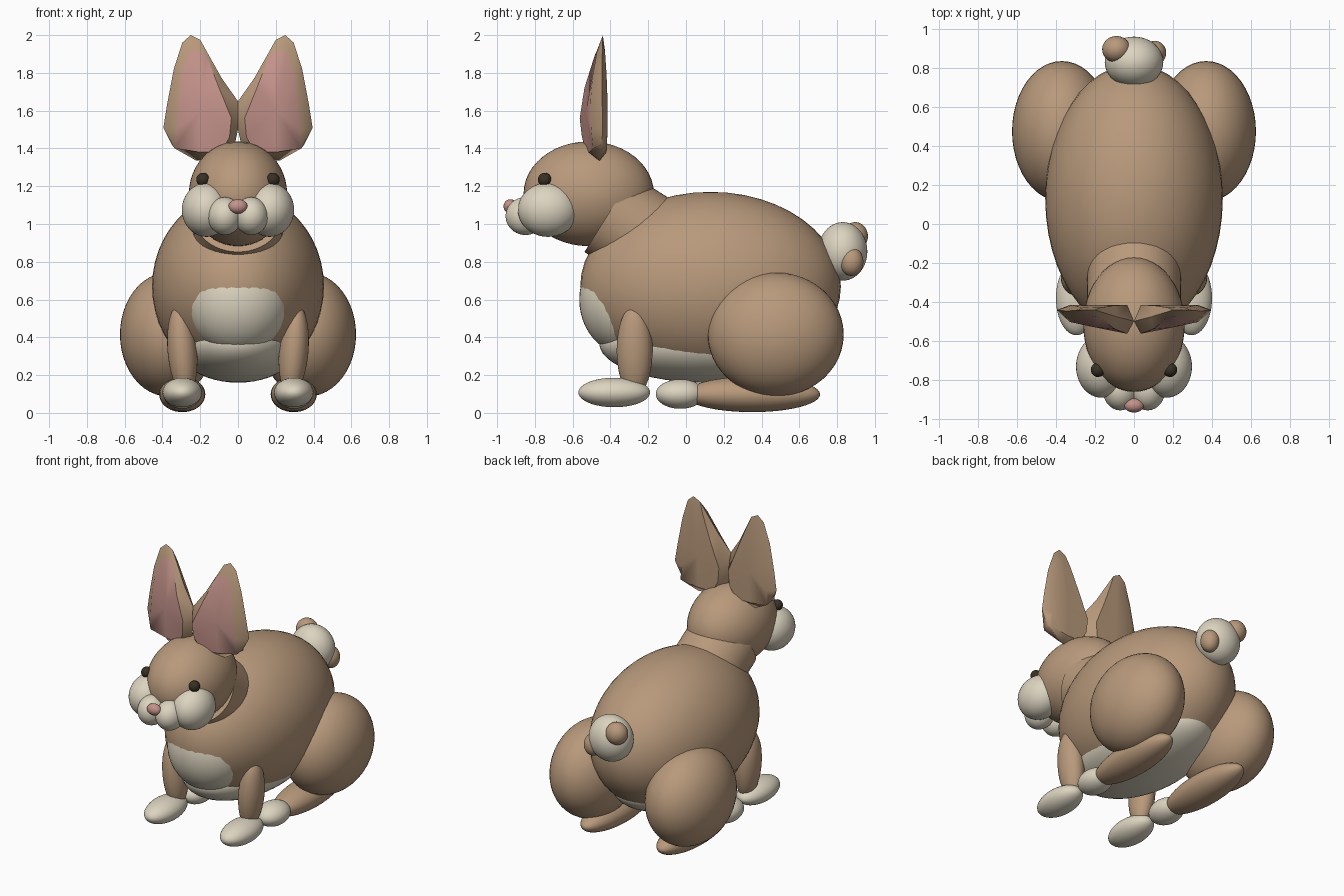
import bpy, bmesh, math
from mathutils import Vector

cube = bpy.data.objects.get("Cube")
if cube:
    bpy.data.objects.remove(cube, do_unlink=True)


def material(name, rgb):
    m = bpy.data.materials.new(name)
    m.use_nodes = True
    m.diffuse_color = (*rgb, 1)
    m.node_tree.nodes["Principled BSDF"].inputs["Base Color"].default_value = (*rgb, 1)
    return m


FUR = material("tan fur", (0.48, 0.32, 0.20))
CREAM = material("cream fur", (0.72, 0.66, 0.53))
PINK = material("pink skin", (0.55, 0.29, 0.255))
DARK = material("dark eye", (0.04, 0.03, 0.018))


def ellipsoid(name, mat, centre, radii, rot=(0, 0, 0)):
    bpy.ops.mesh.primitive_uv_sphere_add(segments=48, ring_count=24, location=centre, rotation=rot)
    ob = bpy.context.object
    ob.name = name
    ob.scale = radii
    ob.data.materials.append(mat)
    bpy.ops.object.shade_smooth()
    return ob


def pair(name, mat, centre, radii, tilt=0):
    # tilt leans the top of the part outwards on each side
    for side, s in (("left", 1), ("right", -1)):
        ellipsoid(f"{side}_{name}", mat, (s * centre[0], centre[1], centre[2]),
                  radii, (0, s * tilt, 0))


# Trunk
ellipsoid("body", FUR, (0, 0.13, 0.67), (0.455, 0.69, 0.5))
ellipsoid("belly", CREAM, (0, 0.10, 0.37), (0.33, 0.56, 0.21))
ellipsoid("chest", CREAM, (0, -0.315, 0.6), (0.278, 0.25, 0.29))

# Neck: a tilted cylinder joining body and head
start, end = Vector((0, -0.10, 0.86)), Vector((0, -0.41, 1.055))
axis = end - start
bpy.ops.mesh.primitive_cylinder_add(vertices=48, radius=0.24, depth=axis.length,
                                    location=(start + end) / 2,
                                    rotation=axis.to_track_quat('Z', 'Y').to_euler())
neck = bpy.context.object
neck.name = "neck"
neck.data.materials.append(FUR)
bpy.ops.object.shade_smooth_by_angle()

# Head and face
ellipsoid("head", FUR, (0, -0.515, 1.16), (0.26, 0.345, 0.277))
pair("cheek", CREAM, (0.167, -0.73, 1.075), (0.13, 0.16, 0.143))
pair("muzzle", CREAM, (0.07, -0.85, 1.042), (0.09, 0.105, 0.1))
ellipsoid("nose", PINK, (0, -0.93, 1.093), (0.05, 0.036, 0.038))
pair("eye", DARK, (0.185, -0.748, 1.235), (0.036, 0.036, 0.036))

# Legs and feet
pair("front_leg", FUR, (0.295, -0.272, 0.33), (0.078, 0.095, 0.24), 0.08)
pair("front_foot", CREAM, (0.295, -0.38, 0.108), (0.105, 0.19, 0.078))
pair("thigh", FUR, (0.37, 0.475, 0.415), (0.255, 0.36, 0.328))
pair("hind_foot", FUR, (0.295, 0.35, 0.098), (0.122, 0.36, 0.094))
pair("hind_toes", CREAM, (0.295, -0.03, 0.1), (0.1, 0.13, 0.078))

# Tail with two tan tufts
ellipsoid("tail", CREAM, (0, 0.83, 0.855), (0.15, 0.13, 0.155))
ellipsoid("upper_tail_tuft", FUR, (-0.09, 0.895, 0.935), (0.073, 0.068, 0.075))
ellipsoid("lower_tail_tuft", FUR, (0.105, 0.877, 0.8), (0.06, 0.062, 0.075))

# Ears: rim outline and inner pink outline as x, z pairs
RIM = [(.03, 1.36), (0, 1.5), (0, 1.65), (.085, 1.77), (.2, 1.975), (.25, 2), (.295, 1.96),
       (.34, 1.82), (.375, 1.635), (.395, 1.51), (.35, 1.42), (.22, 1.335)]
INNER = [(.09, 1.38), (.045, 1.46), (.035, 1.56), (.1, 1.72), (.17, 1.9), (.22, 1.92),
         (.26, 1.91), (.3, 1.79), (.315, 1.66), (.33, 1.5), (.335, 1.4), (.2, 1.38)]
MIDDLE = (0.2, 1.6)


def bulge(z):
    return max(0, 1 - ((z - 1.58) / 0.4) ** 2)


def front_y(x, z):
    return -0.45 - bulge(z) * (0.12 - 0.2 * x)


def rim_y(x, z):
    return -0.44 - 0.06 * bulge(z) * (1 - x / 0.4)


def back_y(x, z):
    return -0.435 + 0.02 * bulge(z)


def ear(name, s):
    bm = bmesh.new()

    def ring(points, depth):
        return [bm.verts.new((s * x, depth(x, z), z)) for x, z in points]

    front, rim, back = ring(INNER, front_y), ring(RIM, rim_y), ring(INNER, back_y)
    front_mid, back_mid = ring([MIDDLE], front_y)[0], ring([MIDDLE], back_y)[0]
    n = len(RIM)
    for i in range(n):
        j = (i + 1) % n
        bm.faces.new((front[i], front[j], front_mid)).material_index = 1
        bm.faces.new((front[j], front[i], rim[i], rim[j]))
        bm.faces.new((rim[j], rim[i], back[i], back[j]))
        bm.faces.new((back[j], back[i], back_mid))
    bmesh.ops.recalc_face_normals(bm, faces=bm.faces)
    mesh = bpy.data.meshes.new(name)
    bm.to_mesh(mesh)
    bm.free()
    mesh.materials.append(FUR)
    mesh.materials.append(PINK)
    ob = bpy.data.objects.new(name, mesh)
    bpy.context.collection.objects.link(ob)
    bpy.ops.object.select_all(action='DESELECT')
    ob.select_set(True)
    bpy.context.view_layer.objects.active = ob
    bpy.ops.object.shade_smooth_by_angle(angle=math.radians(50))


ear("left_ear", 1)
ear("right_ear", -1)
